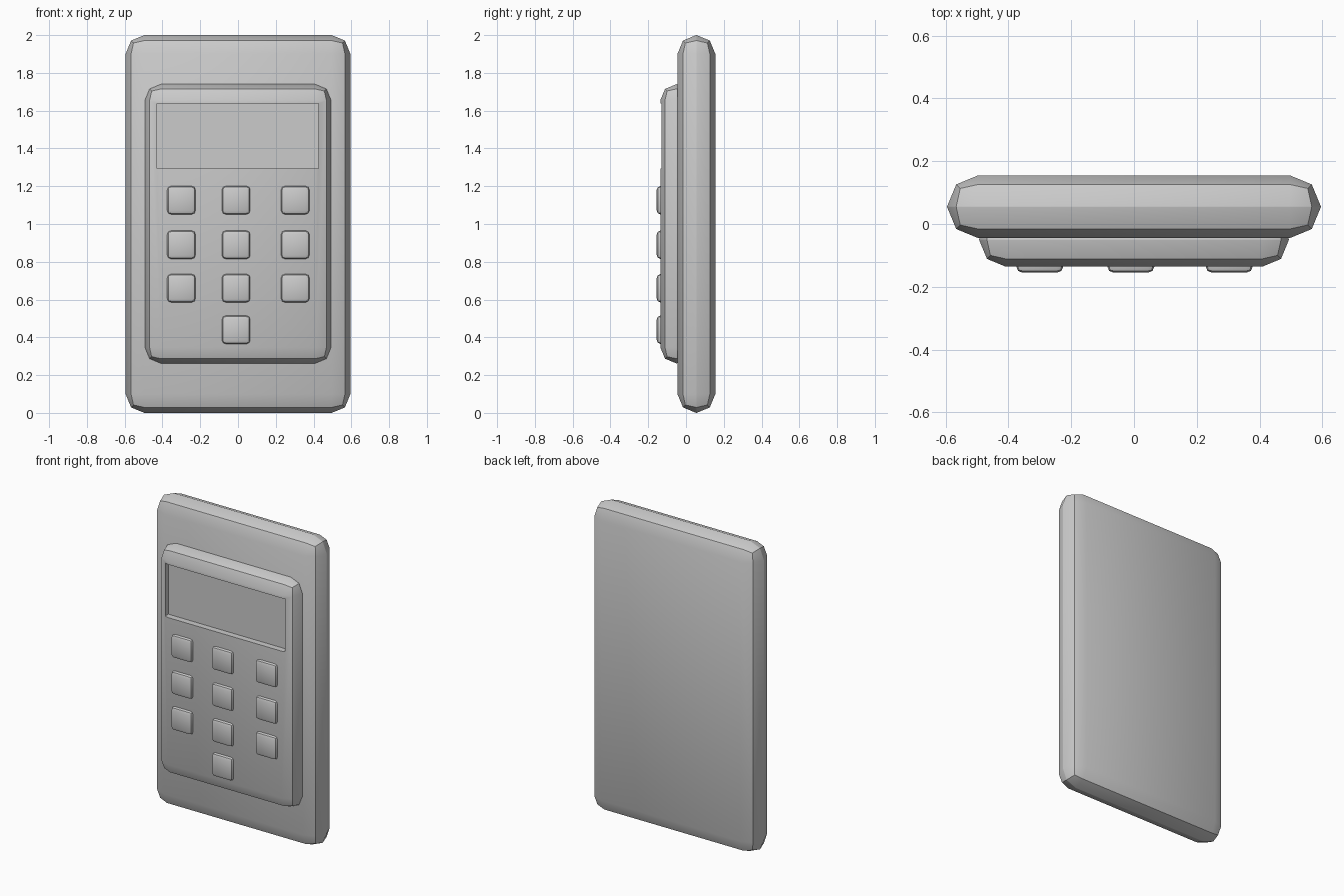
import bpy
import math

default_cube = bpy.data.objects.get("Cube")
if default_cube:
    bpy.data.objects.remove(default_cube, do_unlink=True)

# Single grey plastic colour
GREY = (0.6, 0.6, 0.6, 1.0)
plastic = bpy.data.materials.new("light_grey_plastic")
plastic.use_nodes = True
plastic.diffuse_color = GREY
plastic.node_tree.nodes["Principled BSDF"].inputs["Base Color"].default_value = GREY


def box(name, x, y, z):
    """Box from (min, max) ranges on each axis."""
    ranges = (x, y, z)
    bpy.ops.mesh.primitive_cube_add(size=1, location=[(a + b) / 2 for a, b in ranges])
    ob = bpy.context.object
    ob.name = name
    ob.scale = [b - a for a, b in ranges]
    bpy.ops.object.transform_apply(location=False, rotation=False, scale=True)
    ob.data.materials.append(plastic)
    return ob


def rounded_box(name, x, y, z, radius):
    """Box with two-step rounded edges, sharp between the steps."""
    ob = box(name, x, y, z)
    bevel = ob.modifiers.new("Bevel", 'BEVEL')
    bevel.width = radius
    bevel.segments = 2
    bevel.limit_method = 'NONE'
    bevel.use_clamp_overlap = False
    bpy.ops.object.modifier_apply(modifier="Bevel")
    return ob


def smooth(ob):
    bpy.ops.object.select_all(action='DESELECT')
    ob.select_set(True)
    bpy.context.view_layer.objects.active = ob
    bpy.ops.object.shade_smooth_by_angle(angle=math.radians(30))


# Back body slab
body = rounded_box("body", (-0.595, 0.595), (-0.045, 0.155), (0, 2), 0.099)
smooth(body)

# Raised front panel
panel = rounded_box("front_panel", (-0.493, 0.493), (-0.136, 0.036), (0.262, 1.74), 0.085)

# Sunken display window
cutter = box("display_cutter", (-0.43, 0.425), (-0.2, -0.096), (1.295, 1.637))
cutter.hide_render = True
cutter.hide_viewport = True
cut = panel.modifiers.new("Display", 'BOOLEAN')
cut.operation = 'DIFFERENCE'
cut.solver = 'EXACT'
cut.object = cutter
bpy.context.view_layer.objects.active = panel
bpy.ops.object.modifier_apply(modifier="Display")
bpy.data.objects.remove(cutter, do_unlink=True)
smooth(panel)

# Keypad: three rows of three, one key below the middle column
columns = {"left": -0.3, "middle": -0.01, "right": 0.303}
rows = (1.126, 0.89, 0.66, 0.44)
HALF = 0.075
for row, z in enumerate(rows, 1):
    for side, x in columns.items():
        if row == len(rows) and side != "middle":
            continue
        key = rounded_box(f"key_row{row}_{side}", (x - HALF, x + HALF),
                          (-0.155, -0.105), (z - HALF, z + HALF), 0.02)
        smooth(key)
